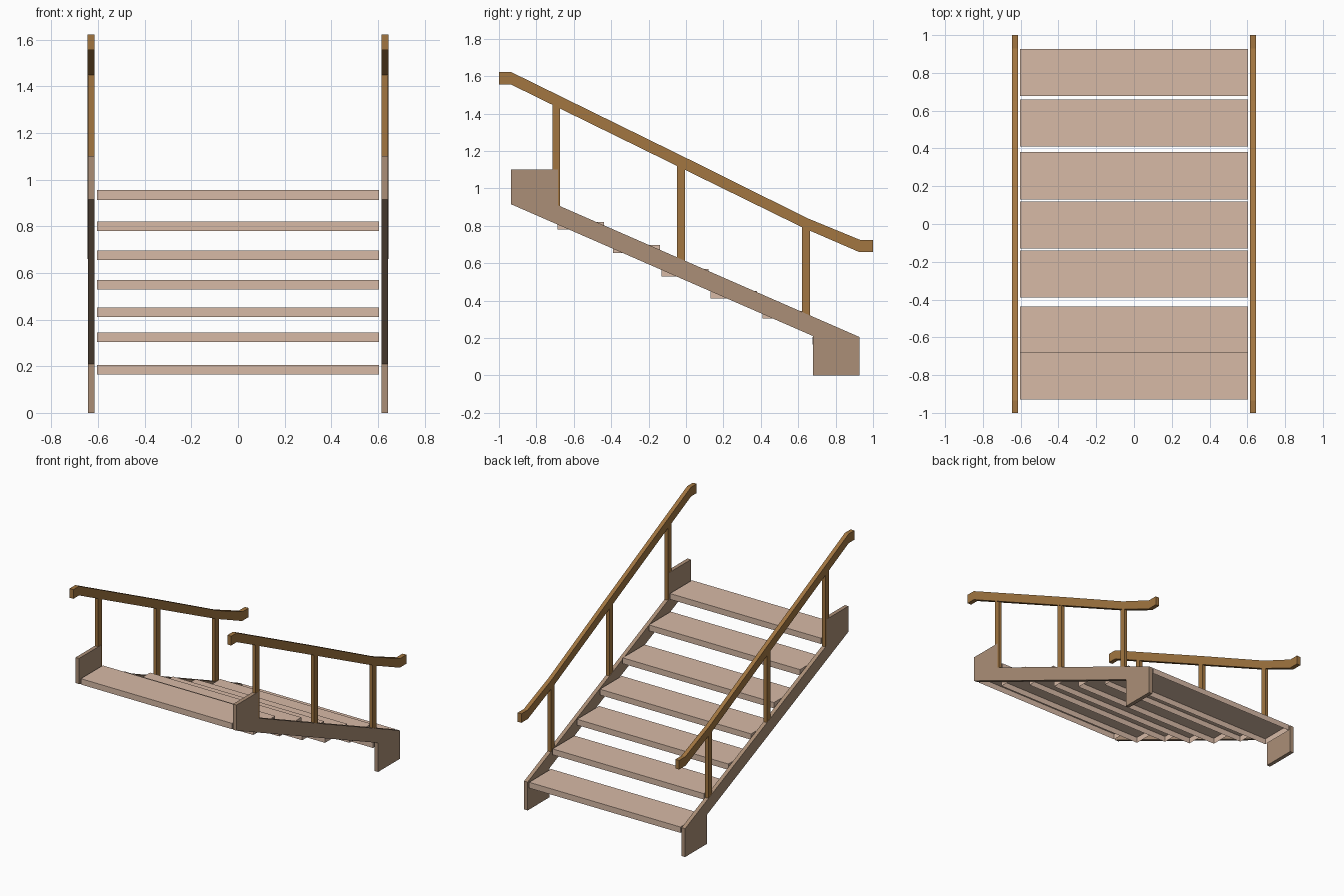
import bpy
import bmesh
from mathutils import Vector

cube = bpy.data.objects.get("Cube")
if cube:
    bpy.data.objects.remove(cube, do_unlink=True)


def material(name, color):
    m = bpy.data.materials.new(name)
    m.diffuse_color = (*color, 1)
    m.use_nodes = True
    bsdf = next(n for n in m.node_tree.nodes if n.type == "BSDF_PRINCIPLED")
    bsdf.inputs["Base Color"].default_value = (*color, 1)
    return m


tread_wood = material("pale tread wood", (0.68, 0.49, 0.38))
stringer_wood = material("grey brown wood", (0.41, 0.275, 0.185))
rail_wood = material("golden brown wood", (0.36, 0.18, 0.052))


def extrude_profile(name, profile, x0, x1, mat, open_bottom=False):
    """Extrude a (y, z) outline from x0 to x1."""
    bm = bmesh.new()
    face = bm.faces.new([bm.verts.new((x0, y, z)) for y, z in profile])
    out = bmesh.ops.extrude_face_region(bm, geom=[face])
    moved = [v for v in out["geom"] if isinstance(v, bmesh.types.BMVert)]
    bmesh.ops.translate(bm, verts=moved, vec=Vector((x1 - x0, 0, 0)))
    bmesh.ops.recalc_face_normals(bm, faces=bm.faces)
    if open_bottom:
        bm.normal_update()
        under = [f for f in bm.faces if f.normal.z < -0.9]
        bmesh.ops.delete(bm, geom=under, context="FACES")
    mesh = bpy.data.meshes.new(name)
    bm.to_mesh(mesh)
    bm.free()
    mesh.materials.append(mat)
    obj = bpy.data.objects.new(name, mesh)
    bpy.context.collection.objects.link(obj)


def rectangle(y0, y1, z0, z1):
    return [(y0, z0), (y1, z0), (y1, z1), (y0, z1)]


# Hollow treads, lowest to highest: front edge and lower height
treads = [(0.677, 0.164), (0.41, 0.303), (0.13, 0.41), (-0.13, 0.528),
          (-0.39, 0.655), (-0.688, 0.779), (-0.93, 0.913)]
for i, (y, z) in enumerate(treads):
    extrude_profile(f"tread_{i + 1}", rectangle(y, y + 0.25, z, z + 0.042),
                    -0.604, 0.604, tread_wood, open_bottom=True)

# Side boards, handrails and posts
stringer = [(-0.935, 1.10), (-0.685, 1.10), (-0.685, 0.91), (0.928, 0.205),
            (0.928, 0), (0.68, 0), (0.68, 0.21), (-0.935, 0.915)]
handrail = [(-1, 1.622), (-0.935, 1.622), (0, 1.163), (0.65, 0.84), (0.93, 0.725),
            (1, 0.725), (1, 0.66), (0.925, 0.66), (0.625, 0.79), (-0.935, 1.555),
            (-1, 1.555)]
posts = [(-0.715, 0.90, 1.47), (-0.048, 0.58, 1.14), (0.62, 0.29, 0.81)]

for side, s in (("left", 1), ("right", -1)):
    extrude_profile(f"{side}_stringer", stringer, s * 0.615, s * 0.643, stringer_wood)
    extrude_profile(f"{side}_handrail", handrail, s * 0.615, s * 0.645, rail_wood)
    for i, (y, z0, z1) in enumerate(posts):
        extrude_profile(f"{side}_post_{i + 1}", rectangle(y, y + 0.042, z0, z1),
                        s * 0.616, s * 0.642, rail_wood)
